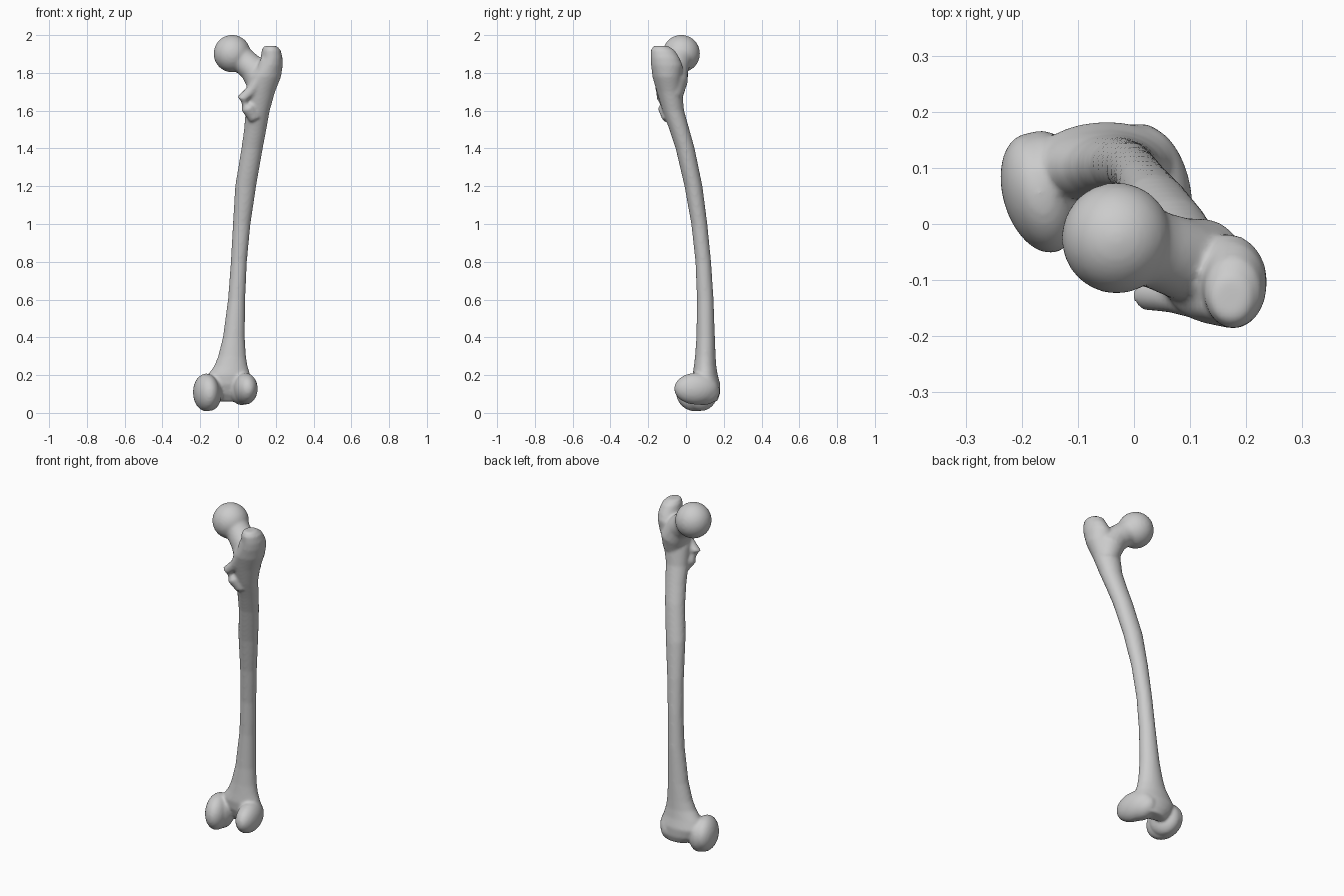
import bpy, bmesh, math
from mathutils import Vector, Matrix

if "Cube" in bpy.data.objects:
    bpy.data.objects.remove(bpy.data.objects["Cube"], do_unlink=True)

bone = bpy.data.materials.new("bone_grey")
bone.use_nodes = True
bone.diffuse_color = (0.6, 0.6, 0.6, 1)
bone.node_tree.nodes["Principled BSDF"].inputs["Base Color"].default_value = (0.6, 0.6, 0.6, 1)

bm = bmesh.new()
SIDES = 28


def skin(rings):
    """Close a stack of point rings into a solid."""
    loops = [[bm.verts.new(p) for p in ring] for ring in rings]
    for a, b in zip(loops, loops[1:]):
        for i in range(SIDES):
            j = (i + 1) % SIDES
            bm.faces.new((a[i], a[j], b[j], b[i]))
    bm.faces.new(loops[0][::-1])
    bm.faces.new(loops[-1])


def stack(sections):
    """Horizontal oval sections: z, left, right, front, back."""
    rings = []
    for z, x0, x1, y0, y1 in sections:
        rings.append([((x0 + x1) / 2 + (x1 - x0) / 2 * math.cos(t),
                       (y0 + y1) / 2 + (y1 - y0) / 2 * math.sin(t), z)
                      for t in (math.tau * i / SIDES for i in range(SIDES))])
    skin(rings)


def limb(points):
    """Round tube through points given as (x, y, z, radius)."""
    rings = []
    for i, p in enumerate(points):
        a, b = points[max(i - 1, 0)], points[min(i + 1, len(points) - 1)]
        turn = (Vector(b[:3]) - Vector(a[:3])).to_track_quat('Z', 'Y')
        rings.append([Vector(p[:3]) + turn @ Vector((math.cos(t), math.sin(t), 0)) * p[3]
                      for t in (math.tau * k / SIDES for k in range(SIDES))])
    skin(rings)


def ball(center, size, yaw=0, pitch=0):
    """Ellipsoid with half sizes, turned about z and x."""
    m = (Matrix.Translation(center) @ Matrix.Rotation(math.radians(yaw), 4, 'Z')
         @ Matrix.Rotation(math.radians(pitch), 4, 'X') @ Matrix.Diagonal((*size, 1)))
    bmesh.ops.create_uvsphere(bm, u_segments=32, v_segments=20, radius=1, matrix=m)


# Shaft, flaring into the knee end
stack([
    (0.06, -0.10, 0.04, 0.09, 0.165),
    (0.10, -0.15, 0.07, 0.06, 0.180),
    (0.15, -0.18, 0.08, 0.04, 0.182),
    (0.20, -0.16, 0.065, 0.035, 0.168),
    (0.25, -0.125, 0.050, 0.042, 0.160),
    (0.30, -0.105, 0.042, 0.048, 0.157),
    (0.40, -0.080, 0.036, 0.055, 0.153),
    (0.60, -0.053, 0.038, 0.058, 0.146),
    (0.80, -0.038, 0.047, 0.050, 0.133),
    (1.00, -0.027, 0.066, 0.028, 0.113),
    (1.20, -0.015, 0.096, -0.008, 0.087),
    (1.40, 0.018, 0.131, -0.055, 0.046),
    (1.50, 0.032, 0.150, -0.088, 0.018),
    (1.60, 0.040, 0.168, -0.125, -0.010),
    (1.70, 0.040, 0.196, -0.155, -0.020),
    (1.78, 0.055, 0.228, -0.178, -0.018),
    (1.84, 0.100, 0.237, -0.185, -0.018),
    (1.88, 0.120, 0.236, -0.186, -0.035),
    (1.92, 0.126, 0.226, -0.186, -0.060),
    (1.943, 0.138, 0.205, -0.172, -0.095),
])

# Hip ball and its neck
ball((-0.031, -0.025, 1.902), (0.098, 0.099, 0.099))
limb([(-0.01, -0.03, 1.89, 0.080), (0.04, -0.046, 1.855, 0.069),
      (0.08, -0.06, 1.82, 0.072), (0.12, -0.07, 1.76, 0.080),
      (0.13, -0.075, 1.68, 0.060)])

# Small inner knob and the crest rising to the large one
limb([(0.09, -0.09, 1.56, 0.035), (0.05, -0.115, 1.62, 0.036),
      (0.024, -0.125, 1.665, 0.030), (0.075, -0.13, 1.71, 0.030),
      (0.12, -0.14, 1.78, 0.032), (0.15, -0.145, 1.87, 0.030)])

# Two knee condyles, joined by the shaft flare behind
ball((-0.168, 0.055, 0.108), (0.066, 0.110, 0.100), 16, 8)
ball((-0.150, 0.080, 0.105), (0.060, 0.090, 0.095), 20)
ball((0.038, 0.055, 0.128), (0.064, 0.119, 0.084), 10)
ball((0.020, 0.090, 0.115), (0.062, 0.090, 0.074), 10)

bmesh.ops.recalc_face_normals(bm, faces=bm.faces)
mesh = bpy.data.meshes.new("thigh_bone")
bm.to_mesh(mesh)
bm.free()
obj = bpy.data.objects.new("thigh_bone", mesh)
bpy.context.scene.collection.objects.link(obj)
mesh.materials.append(bone)

# Fuse all parts into one smooth skin
fuse = obj.modifiers.new("fuse", 'REMESH')
fuse.mode = 'VOXEL'
fuse.voxel_size = 0.008
fuse.use_smooth_shade = True
soft = obj.modifiers.new("soften", 'SMOOTH')
soft.factor = 0.5
soft.iterations = 6
